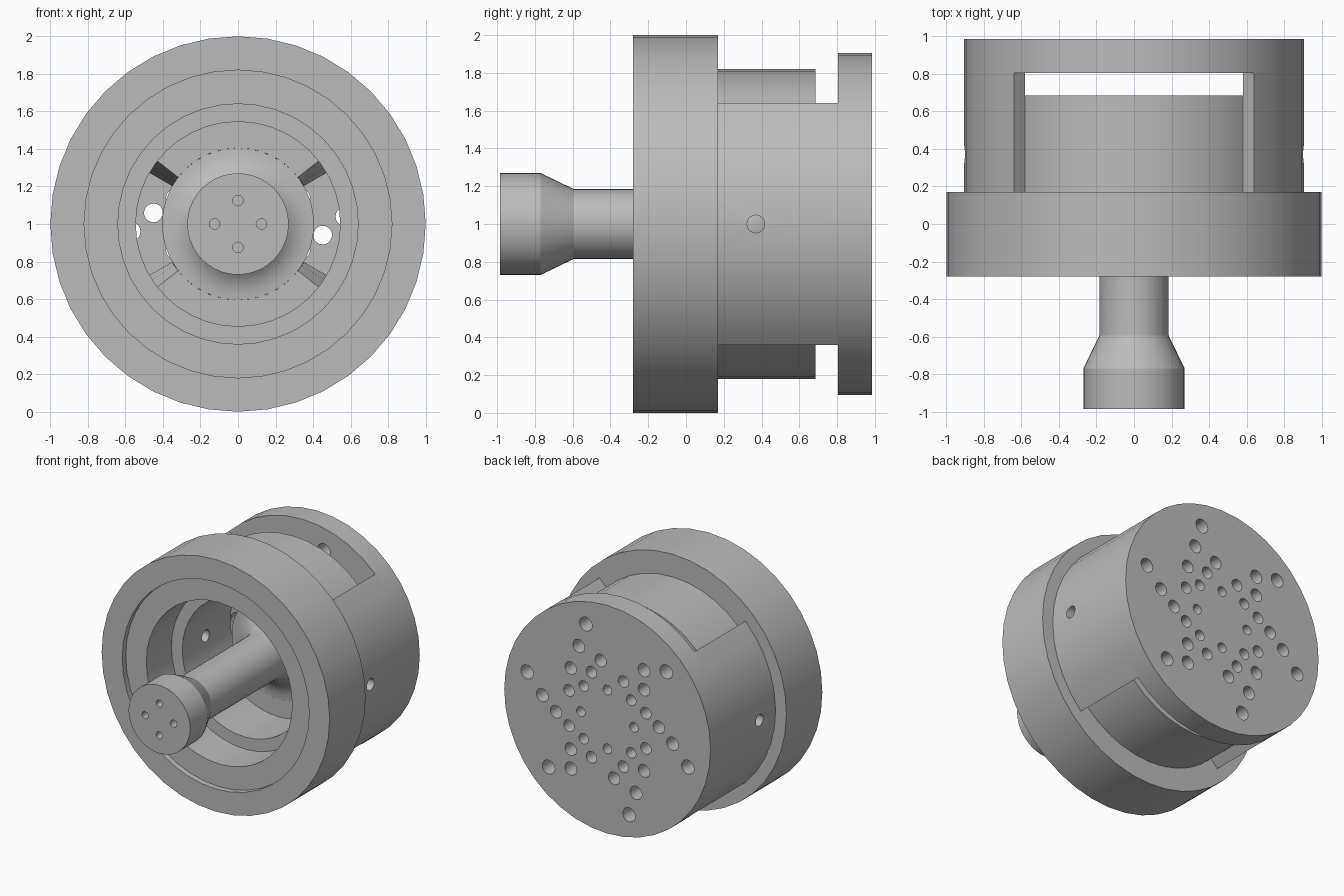
import bpy, bmesh
from math import cos, sin, pi, radians
from mathutils import Matrix

if "Cube" in bpy.data.objects:
    bpy.data.objects.remove(bpy.data.objects["Cube"], do_unlink=True)

STEPS = 40        # sides of the round parts
AXIS_Z = 1.0      # height of the common axis, which runs along y

steel = bpy.data.materials.new("plain_grey_steel")
steel.use_nodes = True
GREY = (0.5, 0.5, 0.5, 1)
steel.diffuse_color = GREY
bsdf = next(n for n in steel.node_tree.nodes if n.type == 'BSDF_PRINCIPLED')
bsdf.inputs["Base Color"].default_value = GREY
bsdf.inputs["Roughness"].default_value = 0.6


def finish(bm, name):
    bmesh.ops.remove_doubles(bm, verts=bm.verts, dist=1e-5)
    bmesh.ops.recalc_face_normals(bm, faces=bm.faces)
    mesh = bpy.data.meshes.new(name)
    bm.to_mesh(mesh)
    bm.free()
    mesh.materials.append(steel)
    obj = bpy.data.objects.new(name, mesh)
    bpy.context.scene.collection.objects.link(obj)
    return obj


def sweep(name, profile, middle=0, half=180, steps=STEPS):
    """Turn a closed profile of (radius, y, optional end setback) about the axis."""
    bm = bmesh.new()
    full = half == 180
    rings = []
    for i in range(steps if full else steps + 1):
        t = 2 * i / steps - 1
        ring = []
        for r, y, *setback in profile:
            a = radians(middle + t * (half - sum(setback)))
            ring.append(bm.verts.new((r * cos(a), y, AXIS_Z + r * sin(a))))
        rings.append(ring)
    n = len(profile)
    for i in range(steps):
        a, b = rings[i], rings[(i + 1) % len(rings)]
        for j in range(n):
            k = (j + 1) % n
            if profile[j][0] == 0 and profile[k][0] == 0:
                continue
            corners = [a[j], a[k], b[k], b[j]]
            if profile[j][0] == 0:
                corners.pop()
            elif profile[k][0] == 0:
                corners.pop(2)
            bm.faces.new(corners)
    if not full:
        bm.faces.new(rings[0])
        bm.faces.new(rings[-1])
    return finish(bm, name)


def ring(name, inner, outer, front, back, **arc):
    return sweep(name, [(inner, front), (outer, front), (outer, back), (inner, back)], **arc)


def drill(targets, holes, depth, along='Y'):
    """Cut round holes given as (x, y, z, radius) through the targets."""
    bm = bmesh.new()
    turn = Matrix.Rotation(pi / 2, 4, 'X' if along == 'Y' else 'Y')
    for x, y, z, r in holes:
        bmesh.ops.create_cone(bm, cap_ends=True, segments=20, radius1=r, radius2=r,
                              depth=depth, matrix=Matrix.Translation((x, y, z)) @ turn)
    cutter = finish(bm, "drill_helper")
    cutter.hide_render = True
    for obj in targets:
        mod = obj.modifiers.new("holes", 'BOOLEAN')
        mod.operation, mod.solver, mod.object = 'DIFFERENCE', 'EXACT', cutter
        bpy.context.view_layer.objects.active = obj
        bpy.ops.object.modifier_apply(modifier=mod.name)
    bpy.data.objects.remove(cutter, do_unlink=True)


def hole_circle(count, start, distance, radius, y):
    for i in range(count):
        a = radians(start + 360 * i / count)
        yield (distance * cos(a), y, AXIS_Z + distance * sin(a), radius)


# Wide front collar
collar = ring("front_collar", 0.82, 1.0, -0.28, 0.17)

# Sleeve inside the collar, with a stepped bore
sleeve = sweep("inner_sleeve", [(0.64, -0.235), (0.82, -0.235), (0.82, 0.685),
                                (0.545, 0.685), (0.545, 0.08), (0.64, 0.08)])

# Side walls, leaving a slot at the top and the bottom
walls = [ring(name, 0.82, 0.905, 0.17, 0.81, middle=mid, half=45, steps=10)
         for name, mid in (("left_wall", 0), ("right_wall", 180))]
drill(walls + [sleeve], [(s * 0.72, 0.37, AXIS_Z, 0.047) for s in (-1, 1)], 0.6, 'X')

# Back plate with its rings of holes: count, start angle, distance, radius
plate = sweep("back_plate", [(0, 0.805), (0.905, 0.805), (0.905, 0.985), (0, 0.985)])
pattern = [(6, 15, 0.73, 0.055), (6, 4, 0.573, 0.052), (4, -7.5, 0.455, 0.05),
           (4, 45, 0.455, 0.05), (8, 22.5, 0.365, 0.046), (4, 45, 0.295, 0.042),
           (4, 0, 0.233, 0.038)]
drill([plate], [h for row in pattern for h in hole_circle(*row, 0.9)], 0.5)

# Plunger: knob, neck and shaft, flaring into the hub
HUB, SHAFT, FLOOR = 0.405, 0.185, 0.5
flare = HUB - SHAFT
curve = [(HUB - flare * cos(a), FLOOR - flare + flare * sin(a))
         for a in (pi / 2 * i / 10 for i in range(11))]
plunger = sweep("plunger", [(0, -0.985), (0.27, -0.985), (0.27, -0.77), (SHAFT, -0.595)]
                + curve + [(HUB, 0.685), (0, 0.685)])
drill([plunger], hole_circle(4, 0, 0.125, 0.028, -0.985), 0.3)

# Webs joining the hub to the sleeve, with eased edges at the side windows
web = [(HUB, 0.685), (HUB, 0.57), (HUB, 0.52, 3), (HUB, FLOOR, 8),
       (0.56, FLOOR, 8), (0.56, 0.52, 3), (0.56, 0.57), (0.56, 0.685)]
webs = [sweep(name, web, middle=mid, half=60, steps=14)
        for name, mid in (("top_web", 90), ("bottom_web", -90))]

# Smooth round surfaces, sharp edges kept
bpy.ops.object.select_all(action='DESELECT')
for obj in [collar, sleeve, plate, plunger] + walls + webs:
    obj.select_set(True)
    bpy.context.view_layer.objects.active = obj
bpy.ops.object.shade_smooth_by_angle(angle=radians(25))
